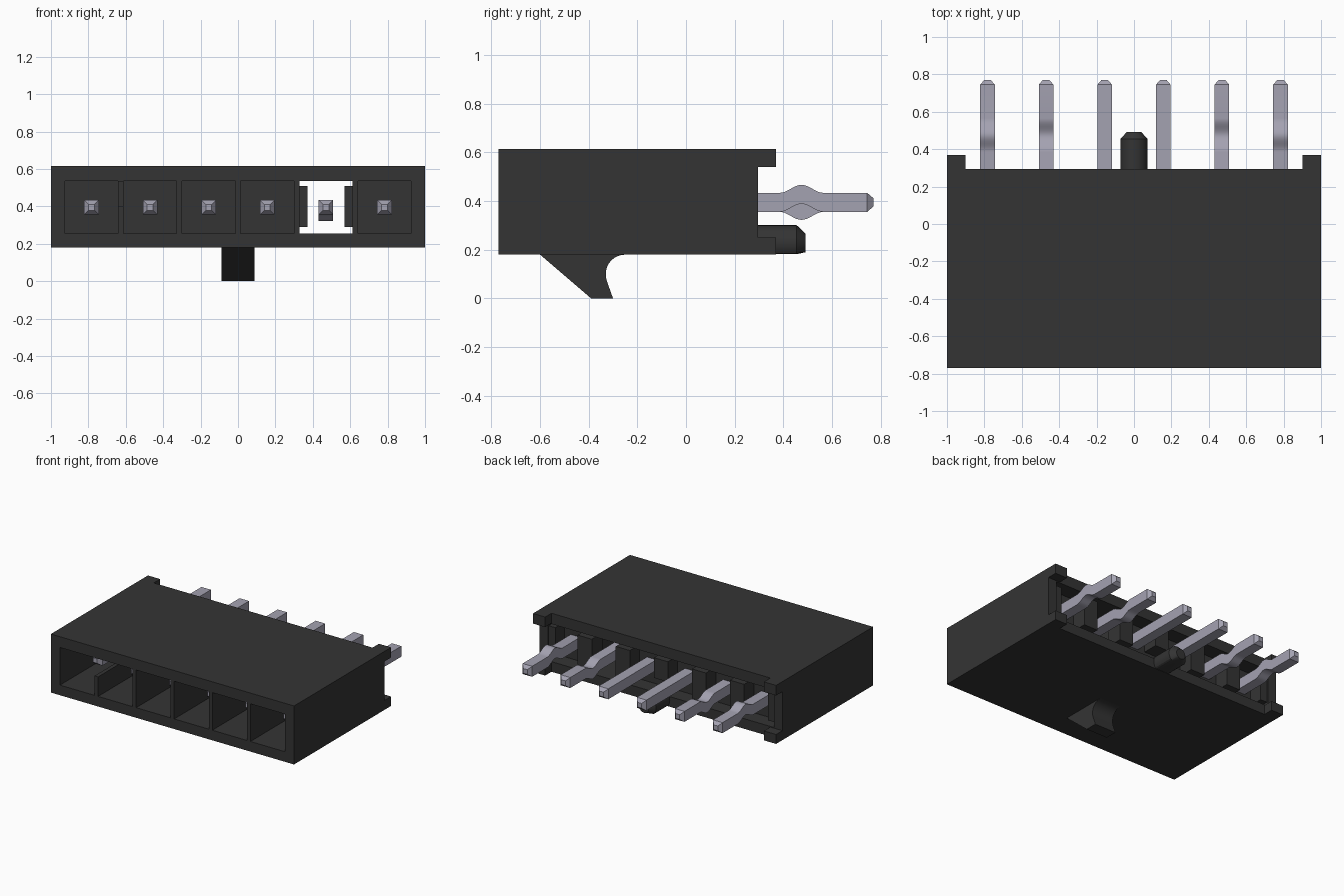
import bpy, bmesh, math

if "Cube" in bpy.data.objects:
    bpy.data.objects.remove(bpy.data.objects["Cube"], do_unlink=True)


def material(name, color):
    m = bpy.data.materials.new(name)
    m.use_nodes = True
    m.diffuse_color = (*color, 1)
    bsdf = m.node_tree.nodes["Principled BSDF"]
    bsdf.inputs["Base Color"].default_value = (*color, 1)
    bsdf.inputs["Roughness"].default_value = 0.6
    return m


BLACK = material("black plastic", (0.034, 0.034, 0.034))
METAL = material("grey metal", (0.37, 0.36, 0.44))


def finish(name, bm, mat):
    bmesh.ops.recalc_face_normals(bm, faces=bm.faces)
    me = bpy.data.meshes.new(name)
    bm.to_mesh(me)
    bm.free()
    me.materials.append(mat)
    ob = bpy.data.objects.new(name, me)
    bpy.context.collection.objects.link(ob)
    return ob


def boxes(name, spans, mat=BLACK):
    """Each span is (x0, x1, y0, y1, z0, z1)."""
    bm = bmesh.new()
    for x0, x1, y0, y1, z0, z1 in spans:
        verts = bmesh.ops.create_cube(bm, size=1)["verts"]
        for v in verts:
            v.co = (x0 if v.co.x < 0 else x1,
                    y0 if v.co.y < 0 else y1,
                    z0 if v.co.z < 0 else z1)
    return finish(name, bm, mat)


def loft(name, rings, mat):
    bm = bmesh.new()
    loops = [[bm.verts.new(p) for p in ring] for ring in rings]
    n = len(loops[0])
    for a, b in zip(loops, loops[1:]):
        for i in range(n):
            j = (i + 1) % n
            bm.faces.new((a[i], a[j], b[j], b[i]))
    bm.faces.new(loops[0])
    bm.faces.new(loops[-1])
    return finish(name, bm, mat)


def smooth(ob):
    bpy.ops.object.select_all(action="DESELECT")
    ob.select_set(True)
    bpy.context.view_layer.objects.active = ob
    bpy.ops.object.shade_smooth_by_angle(angle=math.radians(25))


# Main dimensions
PITCH = 0.3133
FRONT, BACK = -0.77, 0.295
BOTTOM, TOP = 0.18, 0.615
Z0, Z1 = 0.255, 0.535          # cavity floor and ceiling
RECESS = 0.18                  # where the rear recess begins
pin_x = [(i - 2.5) * PITCH for i in range(6)]

# Housing: six front cells (the fifth runs right through) and a rear recess
housing = boxes("housing", [(-1, 1, FRONT, BACK, BOTTOM, TOP)])
cuts = [(x - 0.142, x + 0.142, FRONT - 0.1, 0.22 if i == 4 else 0.05, Z0, Z1)
        for i, x in enumerate(pin_x)]
cuts.append((-0.93, 0.93, RECESS, BACK + 0.1, Z0, Z1))
# Notch in the upper half of the first dividing wall
cuts.append((-0.66, -0.60, FRONT - 0.05, -0.45, 0.40, Z1 - 0.001))
cutter = boxes("cavity_cutter", cuts)
cutter.hide_render = True
mod = housing.modifiers.new("cavities", "BOOLEAN")
mod.object = cutter
mod.operation = "DIFFERENCE"
mod.solver = "EXACT"
mod.use_self = True
bpy.context.view_layer.objects.active = housing
bpy.ops.object.modifier_apply(modifier=mod.name)
bpy.data.objects.remove(cutter, do_unlink=True)

# Corner ears at the rear
boxes("corner_ears", [(min(s * 0.9, s), max(s * 0.9, s), BACK, 0.37, a, b)
                      for s in (-1, 1)
                      for a, b in ((BOTTOM, 0.25), (0.54, TOP))])

# Retaining pillars between the pins
for i in range(5):
    x = (i - 2) * PITCH
    low = 0.36 if i == 2 else 0.29
    boxes(f"rear_pillar_{i + 1}",
          [(x - 0.058, x + 0.058, RECESS - 0.01, BACK, low, 0.51)])
boxes("end_pillars", [(min(s * 0.875, s * 0.935), max(s * 0.875, s * 0.935),
                       RECESS - 0.01, BACK - 0.01, 0.29, 0.51) for s in (-1, 1)])

# Contact pins: square wire with tapered tips; outer ones kinked up, next ones down
HALF = 0.039
for i, x in enumerate(pin_x):
    kink = {0: 0.033, 5: 0.033, 1: -0.033, 4: -0.033}.get(i, 0)
    path = [(-0.56, 0, 0.4), (-0.53, 0, 1)]
    if kink:
        for k in range(17):
            t = k / 16
            path.append((0.385 + 0.18 * t,
                         kink * (0.5 - 0.5 * math.cos(2 * math.pi * t)), 1))
    path += [(0.745, 0, 1), (0.77, 0, 0.45)]
    rings = [[(x + sx * HALF * s, y, 0.395 + dz + sz * HALF * s)
              for sx, sz in ((-1, -1), (1, -1), (1, 1), (-1, 1))]
             for y, dz, s in path]
    pin = loft(f"contact_pin_{i + 1}", rings, METAL)
    if kink:
        smooth(pin)

# Locating peg: round with a flat underside and a chamfered end
rings = []
for y, r in ((RECESS, 0.073), (0.455, 0.073), (0.492, 0.038)):
    ring = []
    for k in range(32):
        a = 2 * math.pi * k / 32
        ring.append((r * math.cos(a), y, max(BOTTOM + 0.002, 0.228 + r * math.sin(a))))
    rings.append(ring)
smooth(loft("locating_peg", rings, BLACK))

# Latch hook on the underside: ramp in front, concave curve behind
profile = [(-0.6, BOTTOM), (-0.39, 0), (-0.30, 0), (-0.325, 0.07)]
for k in range(13):
    a = math.radians(190 - 100 * k / 12)
    profile.append((-0.25 + 0.08 * math.cos(a), 0.10 + 0.08 * math.sin(a)))
smooth(loft("latch_hook", [[(x, y, z) for y, z in profile] for x in (-0.088, 0.088)], BLACK))
